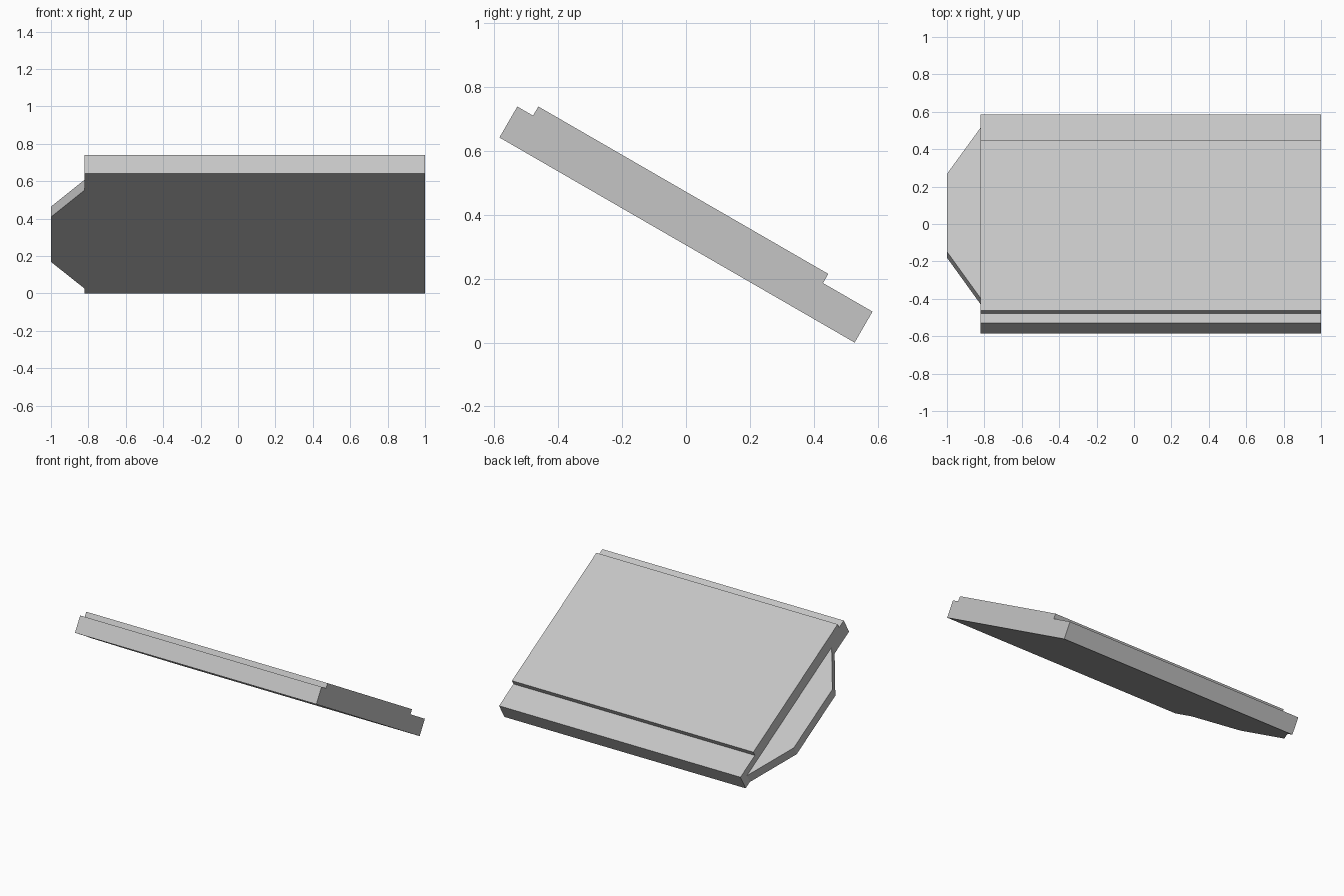
import bpy, bmesh, math
from mathutils import Matrix, Vector

cube = bpy.data.objects.get("Cube")
if cube:
    bpy.data.objects.remove(cube, do_unlink=True)

grey = bpy.data.materials.new("light_grey")
grey.use_nodes = True
colour = (0.56, 0.56, 0.56, 1)
grey.diffuse_color = colour
grey.node_tree.nodes["Principled BSDF"].inputs["Base Color"].default_value = colour

# Sloping frame: local y runs down the slope, local z is the slab thickness
TILT = Matrix.Translation((0, -0.5845, 0.6425)) @ Matrix.Rotation(math.radians(-30), 4, 'X')


def prism(name, outline, sweep):
    """Extrude a closed outline along a vector in the sloping frame."""
    bm = bmesh.new()
    face = bm.faces.new([bm.verts.new(p) for p in outline])
    top = bmesh.ops.extrude_face_region(bm, geom=[face])
    moved = [v for v in top["geom"] if isinstance(v, bmesh.types.BMVert)]
    bmesh.ops.translate(bm, verts=moved, vec=Vector(sweep))
    bmesh.ops.recalc_face_normals(bm, faces=bm.faces)
    bm.transform(TILT)
    mesh = bpy.data.meshes.new(name)
    bm.to_mesh(mesh)
    bm.free()
    mesh.materials.append(grey)
    obj = bpy.data.objects.new(name, mesh)
    bpy.context.collection.objects.link(obj)
    return obj


# Main slab with a raised panel between a narrow and a wide ledge
length, ledge, thick = 1.285, 0.112, 0.145
profile = [(0, 0), (length, 0), (length, ledge), (1.106, ledge),
           (1.106, thick), (0.057, thick), (0.057, ledge), (0, ledge)]
prism("slab", [(-0.82, y, z) for y, z in profile], (1.82, 0, 0))

# Thin tapered tab on the right side, flush with the underside
tab = [(-0.82, 0.179), (-1, 0.467), (-1, 0.947), (-0.82, 1.233)]
prism("side_tab", [(x, y, 0) for x, y in tab], (0, 0, 0.064))
